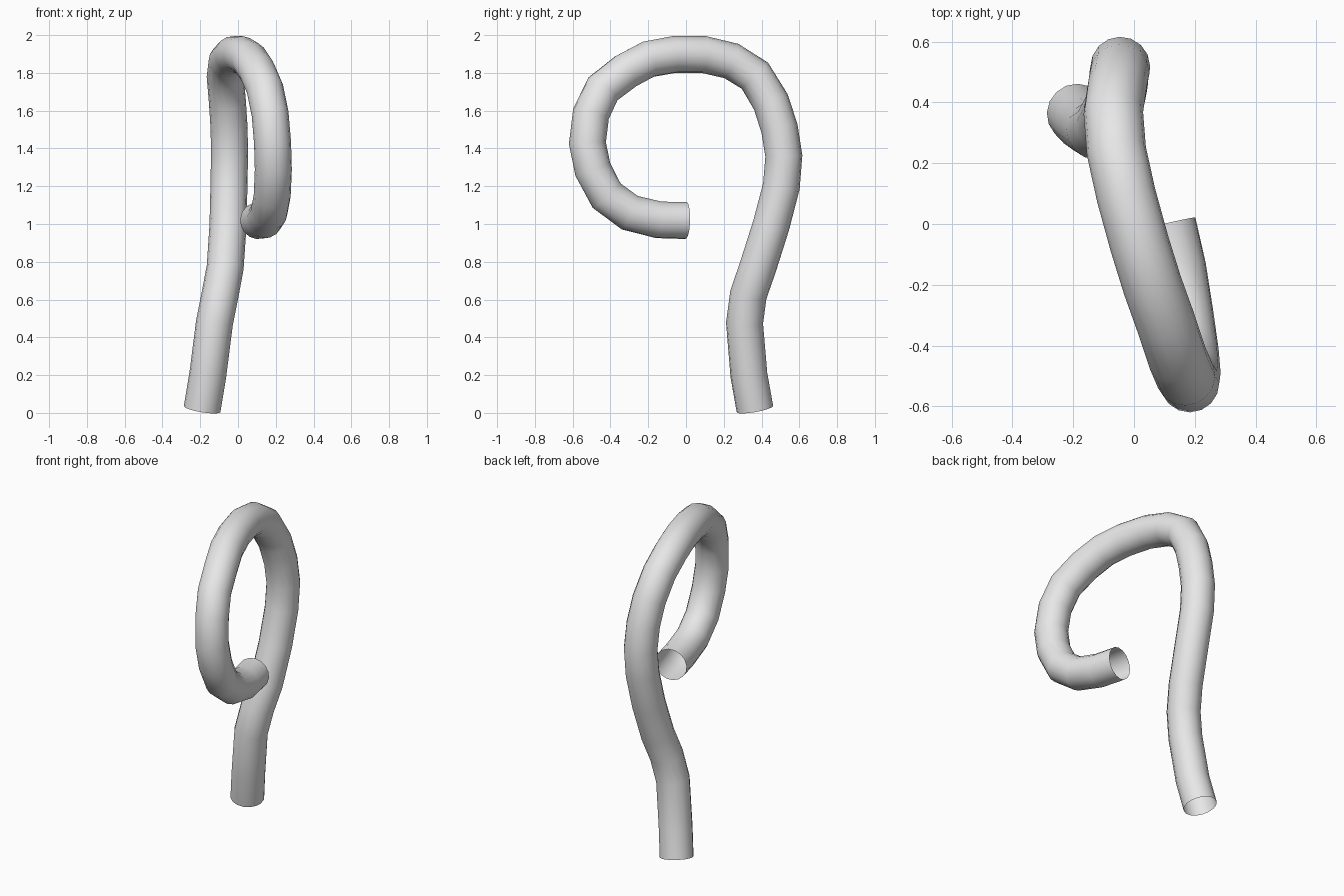
import bpy
import math

cube = bpy.data.objects.get("Cube")
if cube:
    bpy.data.objects.remove(cube, do_unlink=True)

# Grey finish
grey = bpy.data.materials.new("light_grey")
grey.use_nodes = True
colour = (0.8, 0.8, 0.8, 1)
grey.diffuse_color = colour
grey.node_tree.nodes["Principled BSDF"].inputs["Base Color"].default_value = colour

# Centre line, from the foot of the shaft to the tip of the hook
shaft = [(-.19, .365, .02), (-.16, .333, .2), (-.125, .31, .475),
         (-.095, .33, .625), (-.068, .38, .77), (-.053, .45, .99),
         (-.048, .505, 1.2), (-.045, .518, 1.36)]
hook = [(-.047, .495, 1.505), (-.056, .45, 1.645), (-.068, .365, 1.785),
        (-.058, .24, 1.863), (-.026, .095, 1.897), (.018, -.065, 1.897),
        (.06, -.2, 1.872), (.103, -.32, 1.808), (.143, -.44, 1.715),
        (.17, -.503, 1.583), (.183, -.522, 1.428), (.187, -.493, 1.288),
        (.181, -.42, 1.15), (.164, -.298, 1.06), (.14, -.145, 1.022),
        (.107, 0, 1.018)]
path = shaft + hook

# Open-ended round tube along the centre line
curve = bpy.data.curves.new("hooked_tube", "CURVE")
curve.dimensions = "3D"
curve.twist_mode = "MINIMUM"
curve.bevel_depth = 0.098
curve.bevel_resolution = 6
curve.use_fill_caps = False
spline = curve.splines.new("POLY")
spline.points.add(len(path) - 1)
for point, co in zip(spline.points, path):
    point.co = (*co, 1)
curve.materials.append(grey)

tube = bpy.data.objects.new("hooked_tube", curve)
bpy.context.collection.objects.link(tube)
bpy.ops.object.select_all(action="DESELECT")
tube.select_set(True)
bpy.context.view_layer.objects.active = tube
bpy.ops.object.convert(target="MESH")
bpy.ops.object.shade_smooth_by_angle(angle=math.radians(60))
